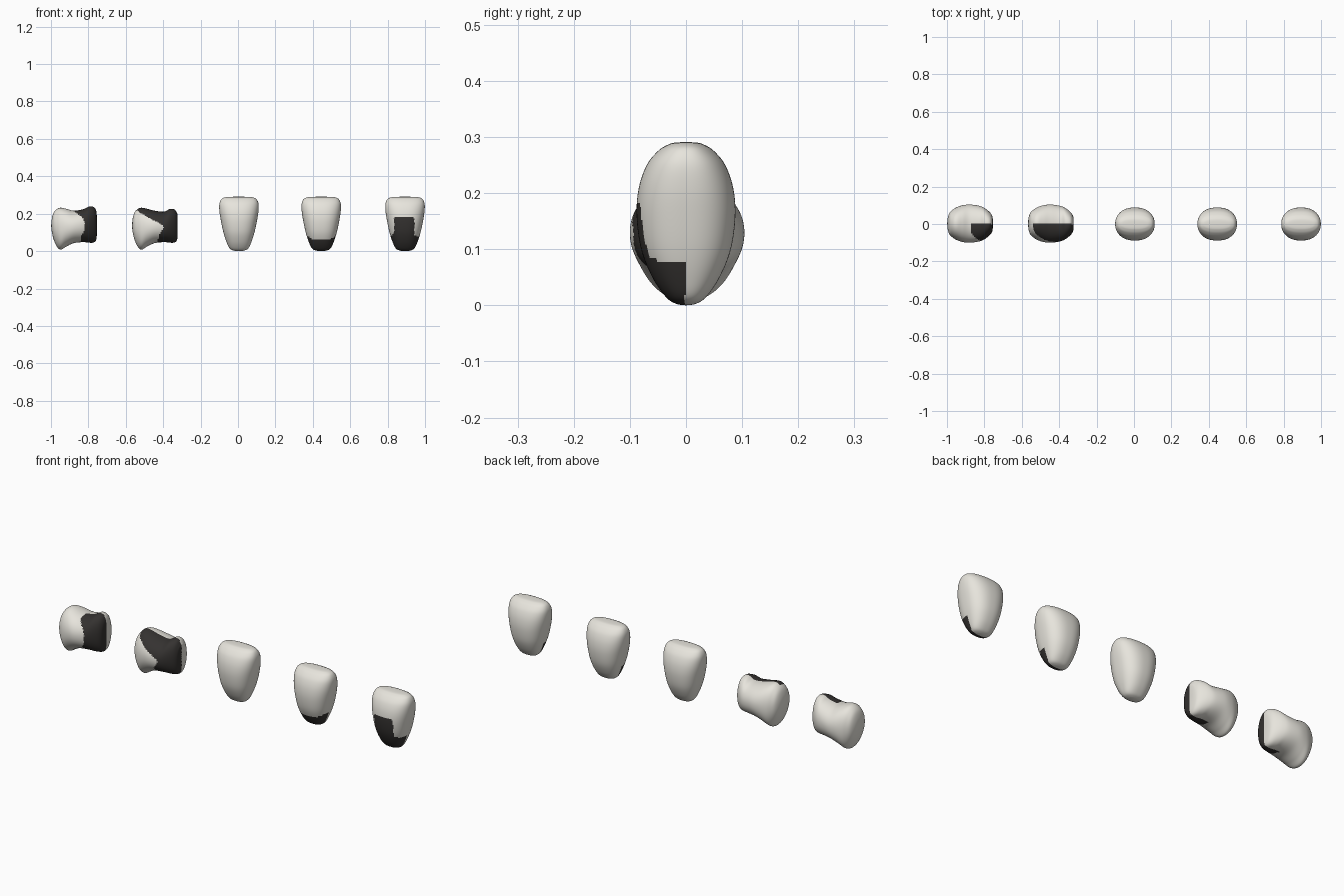
import bpy, bmesh, math

if "Cube" in bpy.data.objects:
    bpy.data.objects.remove(bpy.data.objects["Cube"])

SIDES, STEPS = 96, 7


def material(name, colour):
    m = bpy.data.materials.new(name)
    m.diffuse_color = colour
    m.use_nodes = True
    m.node_tree.nodes["Principled BSDF"].inputs["Base Color"].default_value = m.diffuse_color
    return m


ENAMEL = material("enamel", (0.80, 0.78, 0.72, 1))
DECAY = material("dark_patch", (0.035, 0.032, 0.03, 1))


def smooth_path(pts):
    # Catmull-Rom through the loft stations
    out = []
    for i in range(len(pts) - 1):
        a, b = pts[max(i - 1, 0)], pts[i]
        c, d = pts[i + 1], pts[min(i + 2, len(pts) - 1)]
        for k in range(STEPS):
            t = k / STEPS
            out.append([0.5 * (2 * q + (r - p) * t + (2 * p - 5 * q + 4 * r - s) * t * t
                               + (3 * q - p - 3 * r + s) * t ** 3)
                        for p, q, r, s in zip(a, b, c, d)])
    out.append(list(pts[-1]))
    return out


def inside(x, z, poly):
    hit = False
    for (x1, z1), (x2, z2) in zip(poly, poly[1:] + poly[:1]):
        if (z1 > z) != (z2 > z) and x < x1 + (z - z1) * (x2 - x1) / (z2 - z1):
            hit = not hit
    return hit


def loft(name, stations, ring_point, expo, centre, patch):
    bm = bmesh.new()
    rows = smooth_path(stations)

    def unit(j):
        a = 2 * math.pi * j / SIDES
        c, s = math.cos(a), math.sin(a)
        return (math.copysign(abs(c) ** (2 / expo), c),
                math.copysign(abs(s) ** (2 / expo), s))

    start = bm.verts.new(ring_point(rows[0], 0, 0))
    rings = [[bm.verts.new(ring_point(r, *unit(j))) for j in range(SIDES)]
             for r in rows[1:-1]]
    end = bm.verts.new(ring_point(rows[-1], 0, 0))
    for j in range(SIDES):
        k = (j + 1) % SIDES
        bm.faces.new((start, rings[0][k], rings[0][j]))
        bm.faces.new((end, rings[-1][j], rings[-1][k]))
        for lo, hi in zip(rings, rings[1:]):
            bm.faces.new((lo[j], lo[k], hi[k], hi[j]))
    bmesh.ops.recalc_face_normals(bm, faces=bm.faces)
    # Dark patch is projected onto the front half
    for f in bm.faces:
        f.smooth = True
        p = f.calc_center_median()
        if patch and p.y < -0.002 and inside(p.x, p.z, patch):
            f.material_index = 1
    me = bpy.data.meshes.new(name)
    bm.to_mesh(me)
    bm.free()
    me.materials.append(ENAMEL)
    me.materials.append(DECAY)
    ob = bpy.data.objects.new(name, me)
    ob.location = centre
    bpy.context.collection.objects.link(ob)


# Incisors: rings stacked upward (z, half width, half depth)
INCISOR = [(0, 0, 0), (0.003, 0.028, 0.018), (0.015, 0.050, 0.036), (0.05, 0.067, 0.060),
           (0.10, 0.083, 0.080), (0.16, 0.096, 0.088), (0.21, 0.104, 0.084),
           (0.25, 0.105, 0.070), (0.275, 0.096, 0.050), (0.286, 0.080, 0.033),
           (0.29, 0.055, 0.020), (0.291, 0, 0)]


def incisor(name, x, patch):
    loft(name, INCISOR, lambda r, c, s: (r[1] * c, r[2] * s, r[0]), 2.4, (x, 0, 0), patch)


incisor("plain_incisor", 0.005, None)
incisor("worn_tip_incisor", 0.445, [(-0.2, 0.085), (-0.07, 0.08), (-0.05, 0.065), (0.05, 0.065),
                                    (0.07, 0.075), (0.2, 0.08), (0.2, -0.1), (-0.2, -0.1)])
incisor("patched_incisor", 0.893, [(-0.058, 0.185), (0.042, 0.185), (0.05, 0.17), (0.05, 0.085),
                                   (0.075, 0.075), (0.2, 0.085), (0.2, -0.1), (-0.2, -0.1),
                                   (-0.2, 0.075), (-0.075, 0.08), (-0.058, 0.10)])

# Molars: rings swept sideways (x, bottom, top, half depth)
MOLAR = [(-0.122, 0.135, 0.135, 0), (-0.118, 0.10, 0.175, 0.035), (-0.108, 0.06, 0.207, 0.060),
         (-0.09, 0.022, 0.226, 0.076), (-0.07, 0.008, 0.232, 0.088), (-0.04, 0.025, 0.226, 0.098),
         (0, 0.043, 0.216, 0.102), (0.05, 0.048, 0.224, 0.095), (0.08, 0.045, 0.238, 0.082),
         (0.105, 0.046, 0.236, 0.062), (0.118, 0.058, 0.218, 0.044), (0.122, 0.085, 0.19, 0.025),
         (0.122, 0.135, 0.135, 0)]


def molar(name, x, lower, patch):
    stations = [(a, b, t - lower * (0.04 < a < 0.12), d) for a, b, t, d in MOLAR]
    loft(name, stations,
         lambda r, c, s: (r[0], r[3] * c, (r[1] + r[2]) / 2 + (r[2] - r[1]) / 2 * s),
         2.1, (x, 0.002, 0), patch)


molar("half_dark_molar", -0.877, 0.0,
      [(0.005, 0.3), (0.005, 0.21), (0.045, 0.18), (0.058, 0.15), (0.056, 0.11),
       (0.035, 0.075), (0.03, 0.0), (0.2, 0.0), (0.2, 0.3)])
molar("slanted_dark_molar", -0.445, 0.013,
      [(-0.1, 0.3), (-0.1, 0.225), (-0.08, 0.205), (0.04, 0.14), (0.05, 0.125),
       (0.02, 0.085), (0.01, 0.0), (0.2, 0.0), (0.2, 0.3)])
